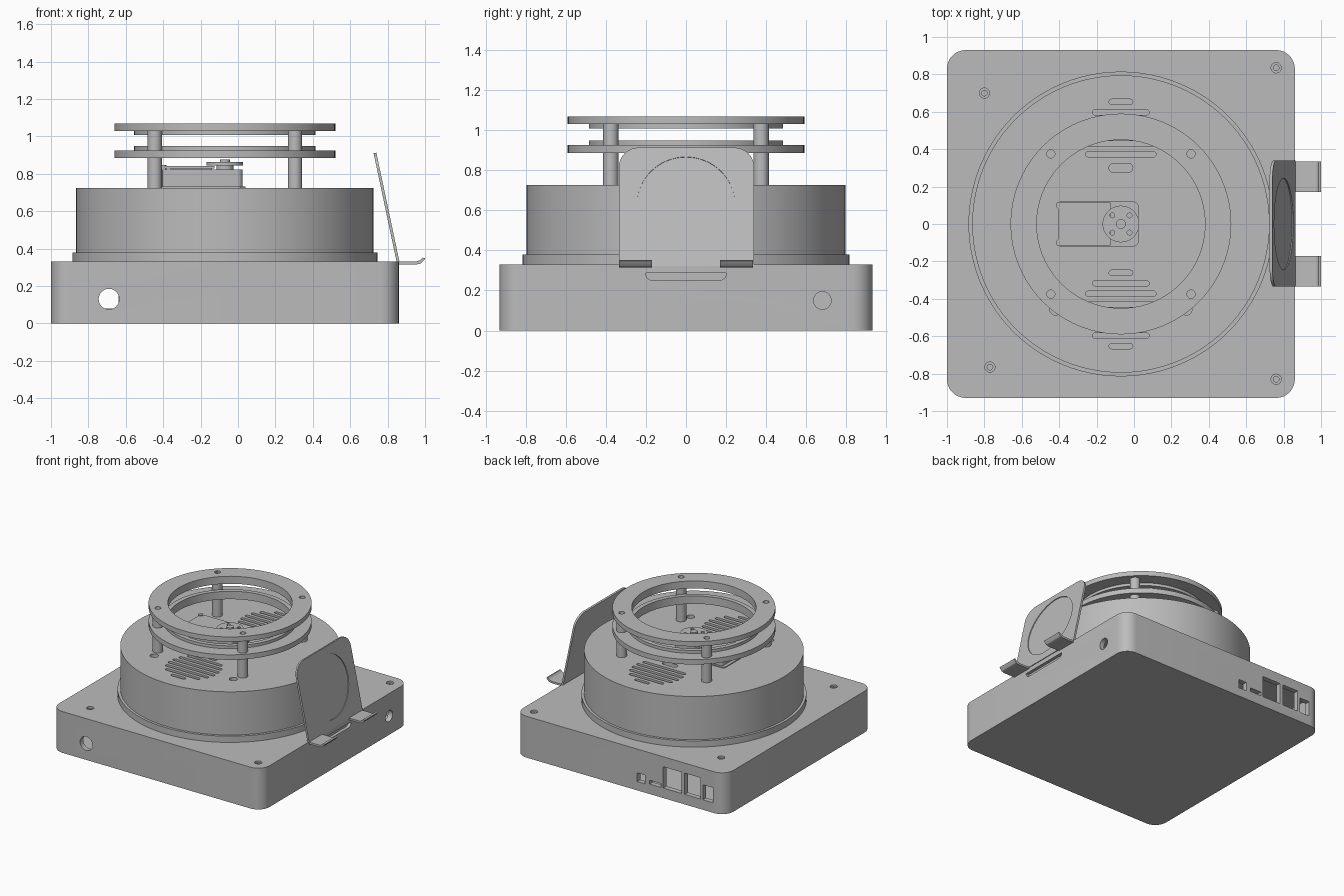
import bpy, bmesh
from math import cos, sin, pi, atan2, sqrt

default = bpy.data.objects.get("Cube")
if default:
    bpy.data.objects.remove(default, do_unlink=True)

grey = bpy.data.materials.new("light_grey")
grey.use_nodes = True
grey.diffuse_color = (0.5, 0.5, 0.5, 1)
grey.node_tree.nodes["Principled BSDF"].inputs["Base Color"].default_value = grey.diffuse_color
grey.node_tree.nodes["Principled BSDF"].inputs["Roughness"].default_value = 0.6

CX = -0.07          # shared axis of all the round parts
parts = []


def finish(name, bm, keep=True):
    bmesh.ops.recalc_face_normals(bm, faces=bm.faces)
    mesh = bpy.data.meshes.new(name)
    bm.to_mesh(mesh)
    bm.free()
    mesh.materials.append(grey)
    obj = bpy.data.objects.new(name, mesh)
    bpy.context.collection.objects.link(obj)
    if keep:
        parts.append(obj)
    return obj


def place(u, v, w, axis):
    return {"z": (u, v, w), "y": (u, w, v), "x": (w, u, v)}[axis]


def prism(name, outline, lo, hi, axis="z", keep=True):
    """Extrude a 2D outline between two depths along an axis."""
    bm = bmesh.new()
    a = [bm.verts.new(place(u, v, lo, axis)) for u, v in outline]
    b = [bm.verts.new(place(u, v, hi, axis)) for u, v in outline]
    bm.faces.new(a)
    bm.faces.new(b)
    for i in range(len(a)):
        j = (i + 1) % len(a)
        bm.faces.new((a[i], a[j], b[j], b[i]))
    return finish(name, bm, keep)


def circle(u, v, r, n=32):
    return [(u + r * cos(2 * pi * i / n), v + r * sin(2 * pi * i / n)) for i in range(n)]


def rounded(u0, u1, v0, v1, radii, steps=8):
    """Rectangle with corner radii: upper right, upper left, lower left, lower right."""
    pts = []
    for k, r in enumerate(radii):
        cu = u1 - r if k in (0, 3) else u0 + r
        cv = v1 - r if k < 2 else v0 + r
        n = steps if r else 0
        for i in range(n + 1):
            t = pi / 2 * (k + (i / n if n else 0))
            pts.append((cu + r * cos(t), cv + r * sin(t)))
    return pts


def box(u0, u1, v0, v1):
    return rounded(u0, u1, v0, v1, [0] * 4)


def lathe(name, profile, n=96):
    """Spin a closed radius/height profile around the shared axis."""
    bm = bmesh.new()
    rings = [[bm.verts.new((CX + r * cos(2 * pi * i / n), r * sin(2 * pi * i / n), z))
              for r, z in profile] for i in range(n)]
    for i in range(n):
        a, b = rings[i], rings[(i + 1) % n]
        for j in range(len(profile)):
            k = (j + 1) % len(profile)
            bm.faces.new((a[j], a[k], b[k], b[j]))
    return finish(name, bm)


def cut(target, outline, lo, hi, axis="z"):
    """Subtract a prism from a part."""
    cutter = prism("cutter", outline, lo, hi, axis, keep=False)
    mod = target.modifiers.new("cut", "BOOLEAN")
    mod.operation = "DIFFERENCE"
    mod.solver = "EXACT"
    mod.object = cutter
    graph = bpy.context.evaluated_depsgraph_get()
    mesh = bpy.data.meshes.new_from_object(target.evaluated_get(graph))
    target.modifiers.clear()
    target.data = mesh
    bpy.data.objects.remove(cutter, do_unlink=True)


# Hollow base box with ports, cable holes and screw holes
base = prism("base_box", rounded(-1, 0.86, -0.93, 0.93, [0.1] * 4), 0, 0.33)
cut(base, rounded(-0.96, 0.82, -0.89, 0.89, [0.06] * 4), 0.03, 0.29)
cut(base, circle(-0.69, 0.13, 0.055), -1, -0.85, "y")
cut(base, circle(0.68, 0.15, 0.044), 0.8, 1, "x")
cut(base, rounded(-0.2, 0.2, 0.252, 0.287, [0, 0, 0.03, 0.03]), 0.835, 1, "x")
for x0, x1, z0, z1 in [(-0.29, -0.22, 0.07, 0.14), (-0.43, -0.33, 0.08, 0.11),
                       (-0.61, -0.45, 0.08, 0.25), (-0.78, -0.64, 0.08, 0.25),
                       (-0.89, -0.8, 0.08, 0.2)]:
    cut(base, box(x0, x1, z0, z1), 0.85, 1, "y")
for x, y in [(-0.8, 0.7), (-0.77, -0.765), (0.76, 0.835), (0.76, -0.83)]:
    cut(base, circle(x, y, 0.027), 0.315, 0.4)
    cut(base, circle(x, y, 0.015), 0.2, 0.4)

# Round housing with its foot flange
lathe("housing_flange", [(0.78, 0.33), (0.815, 0.33), (0.815, 0.38), (0.78, 0.38)])
housing = prism("housing", circle(CX, 0, 0.795, 96), 0.33, 0.725)
cut(housing, circle(CX, 0, 0.755, 96), 0.3, 0.69)

# Two round vent grilles
for side in (-1, 1):
    for i in range(8):
        d = (i - 3.5) * 0.056
        half, y, thick = sqrt(0.206 ** 2 - d * d), side * (0.457 + d), 0.014
        if side == 1 and i == 0:
            y, thick = 0.3, 0.024
        if side == 1 and i == 1:
            continue
        cut(housing, rounded(CX - half, CX + half, y - thick, y + thick, [thick * 0.95] * 4, 5), 0.6, 0.8)
for s in (-1, 1):
    cut(housing, circle(CX + s * 0.35, -0.457, 0.03), 0.6, 0.8)

# Lens holder rings, each with a thin inner lip facing the other
lathe("lower_ring", [(0.45, 0.885), (0.59, 0.885), (0.59, 0.925), (0.485, 0.925),
                     (0.485, 0.948), (0.45, 0.948)])
upper = lathe("upper_ring", [(0.45, 1.068), (0.59, 1.068), (0.59, 1.03), (0.485, 1.03),
                             (0.485, 1.008), (0.45, 1.008)])

# Posts with screw holes above them
for sx in (-1, 1):
    for sy in (-1, 1):
        x, y = CX + sx * 0.375, sy * 0.375
        prism("post", circle(x, y, 0.038), 0.72, 1.031)
        cut(upper, circle(x, y, 0.022), 1.02, 1.1)

# Servo motor with mount rim, cover plate, horn and screws
outline = [(-0.43, -0.12), (-0.415, -0.135), (0.01, -0.135), (0.04, -0.105)]
outline += [(x, -y) for x, y in reversed(outline)]
prism("servo_rim", outline, 0.72, 0.732)
prism("servo_body", rounded(-0.405, 0.025, -0.12, 0.12, [0.03, 0.01, 0.01, 0.03]), 0.72, 0.822)
prism("servo_cover", box(-0.405, -0.125, -0.115, 0.115), 0.828, 0.842)
prism("servo_cover_support", box(-0.36, -0.14, -0.1, 0.1), 0.82, 0.83)
prism("horn_shaft", circle(CX, 0, 0.045), 0.82, 0.85)
horn = prism("servo_horn", circle(CX, 0, 0.098, 48), 0.845, 0.864)
prism("horn_screw", circle(CX, 0, 0.026), 0.86, 0.877)
for s in (-1, 1):
    prism("servo_screw", circle(-0.4, s * 0.1, 0.018, 16), 0.82, 0.848)
    for t in (-1, 1):
        cut(horn, circle(CX + s * 0.046, t * 0.046, 0.013, 16), 0.8, 0.9)

# Tilted rest plate with a shallow round recess
plate = prism("rest_plate", rounded(-0.335, 0.34, 0, 0.603, [0.1, 0.1, 0, 0]), 0, 0.015, "x")
cut(plate, circle(0, 0.31, 0.245, 64), 0.009, 0.1, "x")
plate.location = (0.85, 0, 0.32)
plate.rotation_euler = (0, -atan2(0.125, 0.59), 0)

# Curled support hooks at the plate foot
hook = [(0.85, 0.315), (0.955, 0.315), (0.98, 0.322), (0.995, 0.338), (1.0, 0.348),
        (0.987, 0.352), (0.975, 0.338), (0.95, 0.33), (0.85, 0.33)]
for s in (-1, 1):
    prism("rest_hook", hook, s * 0.17, s * 0.335, "y")

# Smooth the curved walls and keep the edges crisp
bpy.ops.object.select_all(action="DESELECT")
for obj in parts:
    obj.select_set(True)
bpy.context.view_layer.objects.active = base
bpy.ops.object.shade_smooth_by_angle(angle=pi / 6)
